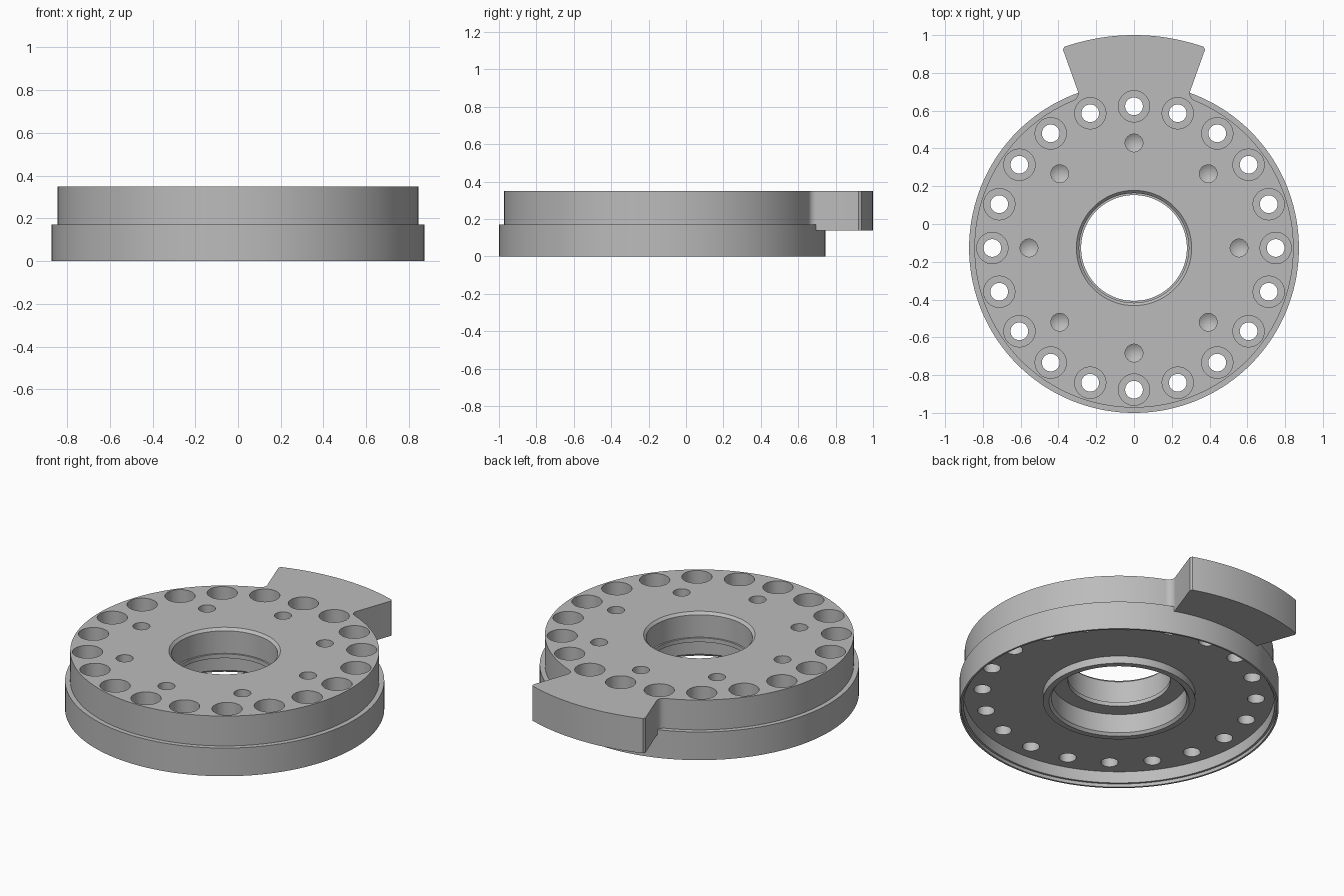
import bpy, bmesh, math
from mathutils import Matrix, Vector

CENTRE_Y = -0.127
TOP = 0.35

if "Cube" in bpy.data.objects:
    bpy.data.objects.remove(bpy.data.objects["Cube"], do_unlink=True)

grey = bpy.data.materials.new("plain grey")
grey.use_nodes = True
colour = (0.5, 0.5, 0.5, 1)
grey.diffuse_color = colour
grey.node_tree.nodes["Principled BSDF"].inputs["Base Color"].default_value = colour


def make_object(name, bm):
    bmesh.ops.recalc_face_normals(bm, faces=bm.faces)
    mesh = bpy.data.meshes.new(name)
    bm.to_mesh(mesh)
    bm.free()
    mesh.materials.append(grey)
    obj = bpy.data.objects.new(name, mesh)
    bpy.context.collection.objects.link(obj)
    return obj


def add_lathe(bm, profile, segments, offset=(0, 0)):
    """Turn a (radius, z) profile about z; points on the axis become poles."""
    rings = []
    for r, z in profile:
        if r == 0:
            rings.append([bm.verts.new((offset[0], offset[1], z))] * segments)
        else:
            rings.append([bm.verts.new((offset[0] + r * math.cos(a), offset[1] + r * math.sin(a), z))
                          for a in (math.tau * i / segments for i in range(segments))])
    for lower, upper in zip(rings, rings[1:] + rings[:1]):
        if lower[0] == lower[1] and upper[0] == upper[1]:
            continue
        for i in range(segments):
            j = (i + 1) % segments
            corners = dict.fromkeys([lower[i], lower[j], upper[j], upper[i]])
            bm.faces.new(list(corners))


def polar(r, angle):
    """Point at a radius and an angle measured from the back direction."""
    return Vector((r * math.sin(angle), r * math.cos(angle)))


# Stepped disc with recessed underside, raised collar and counterbored centre
bm = bmesh.new()
add_lathe(bm, [
    (0.873, 0), (0.873, 0.17), (0.845, 0.17), (0.845, TOP),
    (0.305, TOP), (0.29, 0.335), (0.29, 0.2), (0.28, 0.2), (0.28, 0.175),
    (0.37, 0.175), (0.37, 0.06), (0.383, 0.045), (0.417, 0.045), (0.417, 0.09),
    (0.85, 0.09), (0.85, 0.02), (0.862, 0.02), (0.862, 0)], 144)
disc = make_object("stepped_disc", bm)

# Flared arm: half outline with a rounded root, then mirrored
HALF, FILLET, ROOT, TIP = math.radians(19.7), 0.04, 0.845, 1.127
side = []
fillet_r = ROOT + FILLET
fillet_angle = HALF + math.asin(FILLET / fillet_r)
fillet_centre = polar(fillet_r, fillet_angle)
to_disc = fillet_angle + math.pi
to_arm = HALF + 1.5 * math.pi
side.append(polar(0.8, HALF))
side.append(polar(ROOT - 0.01, fillet_angle))
for i in range(9):
    side.append(fillet_centre + polar(FILLET, to_disc + (to_arm - to_disc) * i / 8))
side.append(polar(TIP - 0.012, HALF))
for i in range(16):
    side.append(polar(TIP, (HALF - 0.01) * (1 - i / 16)))
outline = side + [polar(TIP, 0)] + [Vector((-p.x, p.y)) for p in reversed(side)]
bm = bmesh.new()
base = bm.faces.new([bm.verts.new((p.x, p.y, 0.14)) for p in outline])
extruded = bmesh.ops.extrude_face_region(bm, geom=[base])["geom"]
bmesh.ops.translate(bm, vec=(0, 0, TOP - 0.14),
                    verts=[v for v in extruded if isinstance(v, bmesh.types.BMVert)])
arm = make_object("arm_cutter", bm)

# Ring of counterbored through holes, and inner ring of drilled blind holes
bm = bmesh.new()
for i in range(20):
    p = polar(0.75, math.tau * i / 20)
    add_lathe(bm, [(0, 0.03), (0.047, 0.03), (0.047, 0.18), (0.083, 0.18),
                   (0.083, 0.4), (0, 0.4)], 32, p)
for i in range(8):
    p = polar(0.556, math.tau * i / 8)
    add_lathe(bm, [(0, 0.19), (0.047, 0.22), (0.047, 0.4), (0, 0.4)], 32, p)
holes = make_object("hole_cutters", bm)

# Join the arm and cut the holes
for tool, operation in ((arm, "UNION"), (holes, "DIFFERENCE")):
    mod = disc.modifiers.new(tool.name, "BOOLEAN")
    mod.operation = operation
    mod.solver = "EXACT"
    mod.object = tool
bpy.context.view_layer.update()
result = bpy.data.meshes.new_from_object(
    disc.evaluated_get(bpy.context.evaluated_depsgraph_get()))
disc.modifiers.clear()
disc.data = result
for tool in (arm, holes):
    bpy.data.objects.remove(tool, do_unlink=True)

# Place the part and smooth its round walls
disc.data.transform(Matrix.Translation((0, CENTRE_Y, 0)))
bpy.ops.object.select_all(action="DESELECT")
disc.select_set(True)
bpy.context.view_layer.objects.active = disc
bpy.ops.object.shade_smooth_by_angle(angle=math.radians(25))
